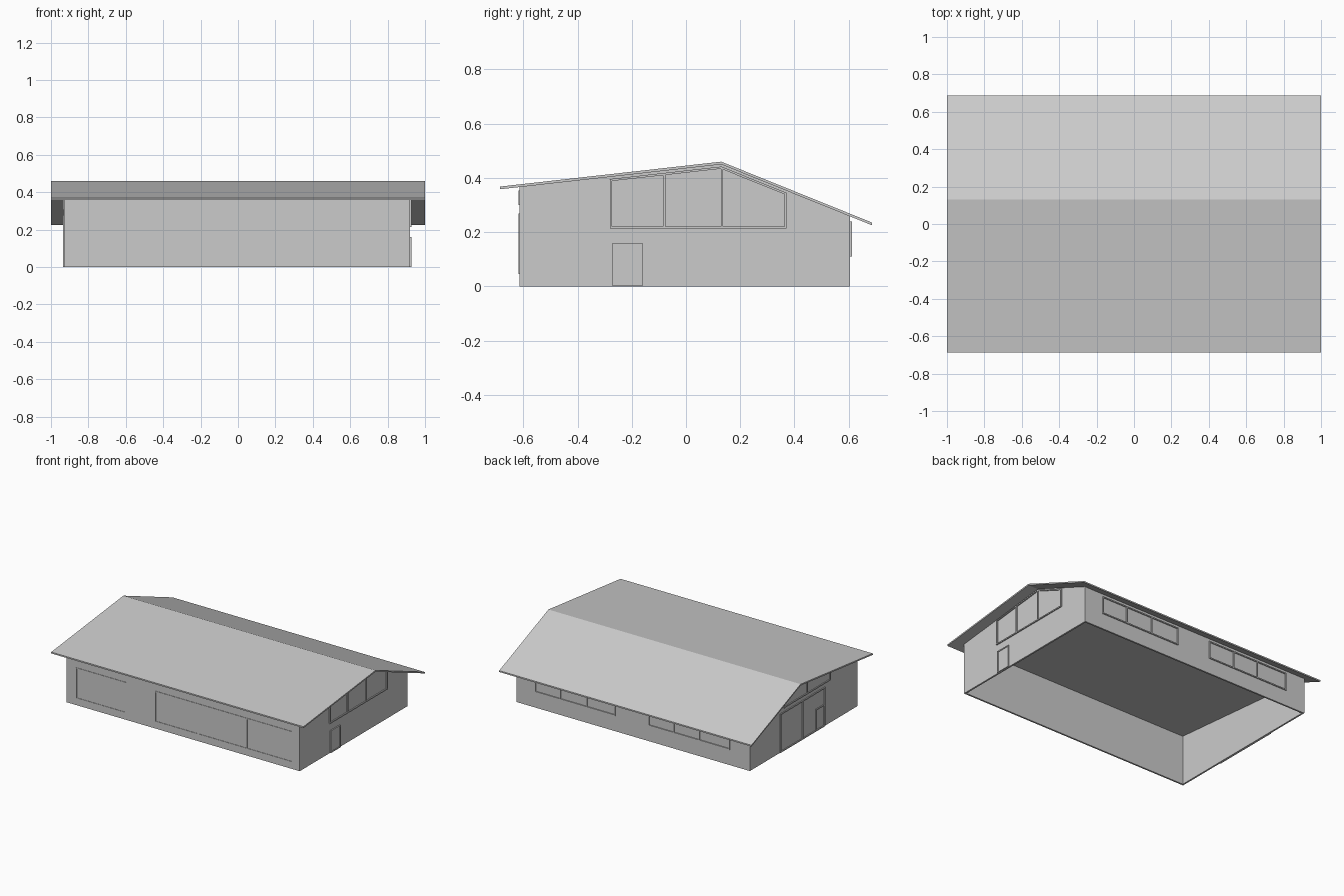
import bpy, bmesh
from mathutils import Vector

if "Cube" in bpy.data.objects:
    bpy.data.objects.remove(bpy.data.objects["Cube"])

RIDGE, RZ = 0.13, 0.46
Y0, Y1 = -0.615, 0.605      # front / back wall faces
X0, X1 = -0.93, 0.92        # left / right wall faces
T = 0.012                   # wall thickness


def roof_z(y, drop=0.0):
    """Height of the roof top at depth y, lowered by drop."""
    slope = 0.092 / 0.817 if y < RIDGE else -0.225 / 0.557
    return RZ + slope * (y - RIDGE) - drop


def extrude(name, axis, polys, lo, hi):
    """Extrude 2D polygons along x (points are y,z) or y (points are x,z)."""
    bm = bmesh.new()
    for poly in polys:
        rings = []
        for d in (lo, hi):
            rings.append([bm.verts.new((d, a, b) if axis == 'x' else (a, d, b))
                          for a, b in poly])
        n = len(poly)
        bm.faces.new(rings[0])
        bm.faces.new(rings[1])
        for i in range(n):
            j = (i + 1) % n
            bm.faces.new((rings[0][i], rings[0][j], rings[1][j], rings[1][i]))
    bmesh.ops.recalc_face_normals(bm, faces=bm.faces)
    me = bpy.data.meshes.new(name)
    bm.to_mesh(me)
    bm.free()
    ob = bpy.data.objects.new(name, me)
    bpy.context.collection.objects.link(ob)
    return ob


def rect(a0, a1, b0, b1):
    return [(a0, b0), (a1, b0), (a1, b1), (a0, b1)]


def bar(p, q, w=0.008):
    """Straight frame bar between two points."""
    p, q = Vector(p), Vector(q)
    d = (q - p).normalized()
    n = Vector((-d.y, d.x)) * w / 2
    p, q = p - d * w / 2, q + d * w / 2
    return [tuple(v) for v in (p - n, q - n, q + n, p + n)]


def window(splits, z0, z1):
    """Rectangular frame with mullions at every split."""
    a, b = splits[0], splits[-1]
    return [bar((a, z0), (b, z0)), bar((a, z1), (b, z1))] + \
           [bar((s, z0), (s, z1)) for s in splits]


def gable_window(splits, z0, drop):
    """Frame whose head follows the roof pitch."""
    head = sorted(set(splits) | {RIDGE})
    pts = [(y, roof_z(y, drop)) for y in head]
    return [bar((splits[0], z0), (splits[-1], z0))] + \
           [bar(p, q) for p, q in zip(pts, pts[1:])] + \
           [bar((s, z0), (s, roof_z(s, drop))) for s in splits]


# Roof slab, low front pitch and steeper back pitch
prof = [(-0.687, roof_z(-0.687)), (RIDGE, RZ), (0.687, roof_z(0.687))]
extrude("roof", 'x', [prof + [(y, z - 0.01) for y, z in reversed(prof)]], -1, 1)

# Outer walls, open underneath
gable = [(Y0, 0), (Y1, 0), (Y1, roof_z(Y1, 0.01)), (RIDGE, RZ - 0.01), (Y0, roof_z(Y0, 0.01))]
extrude("left_wall", 'x', [gable], X0, X0 + T)
extrude("right_wall", 'x', [gable], X1 - T, X1)
zf, zb = roof_z(Y0, 0.011), roof_z(Y1, 0.011)
extrude("front_wall", 'y', [rect(X0 + T, X1 - T, 0, zf)], Y0, Y0 + T)
extrude("back_wall", 'y', [rect(X0 + T, X1 - T, 0, zb)], Y1 - T, Y1)

# Sloped ceiling between front and back wall tops
extrude("ceiling", 'x', [[(Y0 + T, zf - 0.008), (Y1 - T, zb - 0.008),
                          (Y1 - T, zb), (Y0 + T, zf)]], X0 + T, X1 - T)

# Front windows and clerestory strip
extrude("front_windows", 'y',
        window([-0.85, -0.65, -0.46], 0.05, 0.265)
        + window([-0.225, 0.115, 0.50, 0.86], 0.05, 0.265), Y0 - 0.003, Y0 + 0.002)
extrude("front_clerestory", 'y',
        [bar((-0.81, 0.35), (0.80, 0.35))]
        + [bar((x, 0.305), (x, 0.35)) for x in (-0.81, -0.67, 0.0, 0.115, 0.245, 0.65, 0.80)],
        Y0 - 0.003, Y0 + 0.002)

# Back window strips
extrude("back_windows", 'y',
        window([0.14, 0.36, 0.57, 0.77], 0.115, 0.235)
        + window([-0.77, -0.53, -0.33, -0.13], 0.115, 0.235), Y1 - 0.002, Y1 + 0.007)

# Right gable window and door
extrude("right_gable_window", 'x',
        gable_window([-0.277, -0.08, 0.133, 0.367], 0.217, 0.022), X1 - 0.002, X1 + 0.008)
extrude("right_door_frame", 'x', window([-0.267, -0.165], 0.005, 0.156), X1 - 0.002, X1 + 0.008)
extrude("right_door", 'x', [rect(-0.265, -0.167, 0.005, 0.154)], X1 - 0.002, X1 + 0.004)

# Left gable window, wide glazing and door
extrude("left_gable_window", 'x',
        gable_window([-0.30, -0.04, 0.22], 0.31, 0.022), X0 - 0.006, X0 + 0.002)
extrude("left_glazing", 'x', window([-0.24, 0.01, 0.26], 0.005, 0.275), X0 - 0.006, X0 + 0.002)
extrude("left_door_frame", 'x', window([-0.235, -0.145], 0.005, 0.155), X0 - 0.006, X0 + 0.002)
